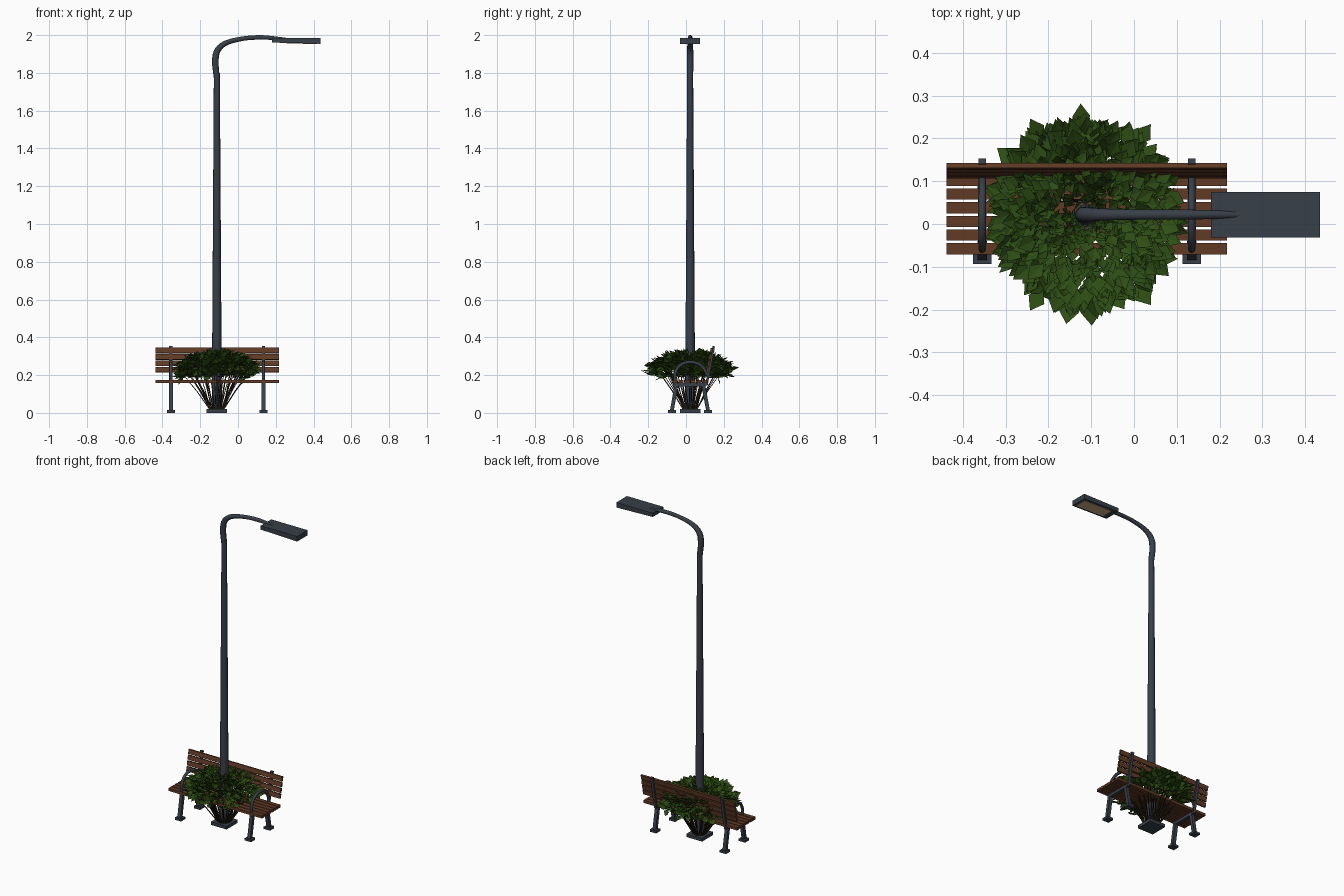
import bpy, bmesh, math, random
from mathutils import Vector, Matrix

cube = bpy.data.objects.get("Cube")
if cube:
    bpy.data.objects.remove(cube)
random.seed(7)


def material(name, rgb):
    m = bpy.data.materials.new(name)
    m.use_nodes = True
    m.diffuse_color = (*rgb, 1)
    bsdf = next(n for n in m.node_tree.nodes if n.type == 'BSDF_PRINCIPLED')
    bsdf.inputs["Base Color"].default_value = (*rgb, 1)
    return m


METAL = material("dark_metal", (0.04, 0.05, 0.065))
WOOD = material("brown_wood", (0.12, 0.043, 0.019))
LEAF = material("leaf_green", (0.027, 0.075, 0.007))
STEM = material("stem_brown", (0.024, 0.016, 0.008))
GLOW = material("lamp_cream", (0.6, 0.42, 0.22))


def finish(name, bm, mat, smooth=False):
    mesh = bpy.data.meshes.new(name)
    bm.to_mesh(mesh)
    bm.free()
    mesh.materials.append(mat)
    obj = bpy.data.objects.new(name, mesh)
    bpy.context.collection.objects.link(obj)
    if smooth:
        bpy.ops.object.select_all(action='DESELECT')
        obj.select_set(True)
        bpy.context.view_layer.objects.active = obj
        bpy.ops.object.shade_smooth_by_angle(angle=math.radians(50))
    return obj


def box(bm, centre, size, tilt=0):
    """Box, optionally tilted about the x axis."""
    mat = (Matrix.Translation(centre) @ Matrix.Rotation(tilt, 4, 'X')
           @ Matrix.Diagonal((*size, 1)))
    return bmesh.ops.create_cube(bm, size=1, matrix=mat)["verts"]


def beam(bm, a, b, width, depth):
    """Square bar in a plane of constant x, from a to b."""
    a, b = Vector(a), Vector(b)
    d = b - a
    box(bm, (a + b) / 2, (width, depth, d.length), math.atan2(-d.y, d.z))


def tube(bm, points, radii, sides=10):
    """Capped tube through the points, with a radius for each."""
    pts = [Vector(p) for p in points]
    rings = []
    side = None
    for i, p in enumerate(pts):
        d = (pts[min(i + 1, len(pts) - 1)] - pts[max(i - 1, 0)]).normalized()
        if side is None:
            side = d.orthogonal().normalized()
        side = (side - d * side.dot(d)).normalized()
        up = d.cross(side)
        rings.append([bm.verts.new(p + radii[i] * (side * math.cos(t) + up * math.sin(t)))
                      for t in (k * math.tau / sides for k in range(sides))])
    for r, s in zip(rings, rings[1:]):
        for k in range(sides):
            n = (k + 1) % sides
            bm.faces.new((r[k], r[n], s[n], s[k]))
    bm.faces.new(rings[0][::-1])
    bm.faces.new(rings[-1])


def smooth_path(points, steps=4):
    """Catmull-Rom interpolation of tuples of any length."""
    pts = [points[0], *points, points[-1]]
    out = []
    for a, b, c, d in zip(pts, pts[1:], pts[2:], pts[3:]):
        for k in range(steps):
            t = k / steps
            out.append([0.5 * (2 * q + (r - p) * t + (2 * p - 5 * q + 4 * r - s) * t * t
                               + (3 * q - p - 3 * r + s) * t ** 3)
                        for p, q, r, s in zip(a, b, c, d)])
    return out + [list(points[-1])]


PX, PY = -0.112, 0.022   # lamp post axis

# Lamp post: base plate, tapered pole and curved arm
bm = bmesh.new()
box(bm, (PX, PY, 0.01), (0.11, 0.11, 0.02))
finish("lamp_base_plate", bm, METAL)

bm = bmesh.new()
tube(bm, [(PX, PY, 0.015), (PX, PY, 1.8)], [0.027, 0.016], 14)
finish("lamp_pole", bm, METAL, True)

arm = smooth_path([(PX, 1.77, 0.016), (-0.12, 1.86, 0.018), (-0.108, 1.92, 0.017),
                   (-0.06, 1.96, 0.014), (0.03, 1.982, 0.012), (0.12, 1.988, 0.012),
                   (0.2, 1.983, 0.01), (0.28, 1.974, 0.008)])
bm = bmesh.new()
tube(bm, [(x, PY, z) for x, z, r in arm], [r for x, z, r in arm], 12)
finish("lamp_arm", bm, METAL, True)

# Lamp head, shallower at its inner end, with a light panel below
bm = bmesh.new()
for v in box(bm, (0.308, PY, 1.97), (0.255, 0.106, 0.032)):
    if v.co.x < 0.2 and v.co.z < 1.97:
        v.co.z += 0.008
finish("lamp_head", bm, METAL)

bm = bmesh.new()
for v in box(bm, (0.32, PY, 1.955), (0.2, 0.076, 0.006)):
    if v.co.x < 0.3:
        v.co.z += 0.006
finish("lamp_light_panel", bm, GLOW)

# Bench slats
SLAT_X, SLAT_LEN = -0.11, 0.656
bm = bmesh.new()
for i in range(6):
    box(bm, (SLAT_X, -0.058 + i * 0.032, 0.166), (SLAT_LEN, 0.026, 0.017))
finish("bench_seat_slats", bm, WOOD)

LEAN = math.atan2(-0.035, 0.18)
bm = bmesh.new()
for i in range(4):
    z = 0.228 + i * 0.034
    box(bm, (SLAT_X, 0.112 + 0.195 * (z - 0.215), z), (SLAT_LEN, 0.012, 0.028), LEAN)
finish("bench_back_slats", bm, WOOD)

# Bench end frames: feet, legs, seat rail, back post and arched armrest
for side, x in (("right", -0.355), ("left", 0.135)):
    bm = bmesh.new()
    for y in (-0.073, 0.117):
        box(bm, (x, y, 0.007), (0.044, 0.042, 0.014))
    beam(bm, (x, -0.075, 0.01), (x, -0.05, 0.155), 0.022, 0.02)
    beam(bm, (x, 0.117, 0.01), (x, 0.09, 0.155), 0.022, 0.02)
    box(bm, (x, 0.02, 0.149), (0.02, 0.17, 0.017))
    beam(bm, (x, 0.108, 0.145), (x, 0.147, 0.353), 0.018, 0.013)
    finish(side + "_bench_frame", bm, METAL)

    arch = smooth_path([(x, -0.056, 0.16), (x, -0.058, 0.205), (x, -0.036, 0.248),
                        (x, 0.01, 0.269), (x, 0.06, 0.262), (x, 0.095, 0.235),
                        (x, 0.112, 0.2)], 3)
    bm = bmesh.new()
    tube(bm, arch, [0.009] * len(arch), 8)
    finish(side + "_bench_armrest", bm, METAL, True)

# Bush stems fanning out of the base
bm = bmesh.new()
for i in range(44):
    a = i * 2.4
    spread = 0.06 + 0.12 * math.sqrt(random.random())
    out = Vector((math.cos(a), math.sin(a), 0))
    foot = Vector((PX, PY, 0.015)) + out * 0.035
    tip = Vector((PX, PY, 0.27 - spread * 0.4)) + out * spread
    tube(bm, [foot, foot.lerp(tip, 0.5) + Vector((0, 0, 0.008)), tip],
         [0.0035, 0.003, 0.002], 4)
finish("bush_stems", bm, STEM)

# Bush leaves: folded diamonds, upright in the middle and spreading outwards
bm = bmesh.new()
for i in range(1000):
    r = 0.19 * math.sqrt(random.random())
    a = random.uniform(0, math.tau)
    out = Vector((math.cos(a), math.sin(a), 0))
    top = 0.315 - 1.9 * r * r
    z = top - (top - 0.185) * random.random() ** 1.5
    p = Vector((PX, PY, z)) + out * r
    d = out * (0.15 + 6 * r) + Vector((0, 0, 0.75 - 2.5 * r))
    d = (d.normalized() + Vector([random.gauss(0, 0.33) for k in range(3)])).normalized()
    s = d.cross(Vector((0, 0, 1)) + out * -0.3).normalized()
    n = s.cross(d)
    s = (s + n * random.gauss(0, 0.4)).normalized()
    length = random.uniform(0.028, 0.042) + 0.1 * r
    length = min(length, max(0.015, (0.352 - z) / max(d.z, 0.1)))
    w = length * random.uniform(0.3, 0.42)
    mid = p + d * length * 0.5 + n * 0.004
    v = [bm.verts.new(c) for c in (p, mid + s * w, p + d * length, mid - s * w)]
    bm.faces.new((v[0], v[1], v[2]))
    bm.faces.new((v[0], v[2], v[3]))

# A few loose long leaves reaching past the rim
for a in (-1.52, -1.75, -2.1, -0.95, 0.95, 1.62, 2.1, 2.5):
    out = Vector((math.cos(a), math.sin(a), 0))
    s = Vector((-out.y, out.x, random.uniform(-0.6, 0.6))).normalized()
    p = Vector((PX, PY, random.uniform(0.17, 0.24))) + out * 0.2
    tip = p + out * 0.06 + Vector((0, 0, random.uniform(-0.02, 0.03)))
    mid = (p + tip) / 2
    bm.faces.new([bm.verts.new(c) for c in (p, mid + s * 0.024, tip, mid - s * 0.024)])
finish("bush_leaves", bm, LEAF)
